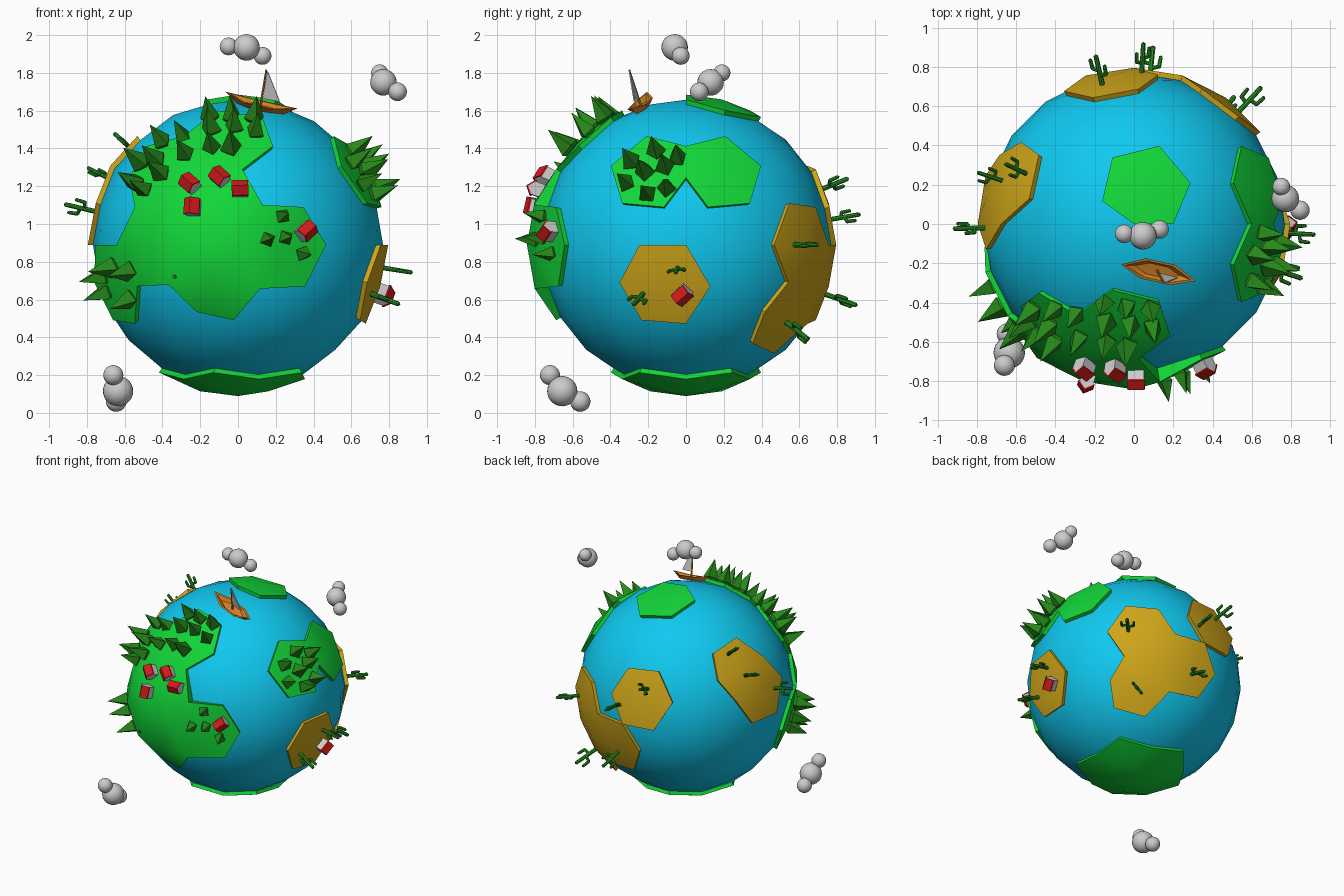
import bpy, bmesh, math, random
from mathutils import Vector, Matrix
from mathutils.bvhtree import BVHTree

if "Cube" in bpy.data.objects:
    bpy.data.objects.remove(bpy.data.objects["Cube"])

random.seed(4)
C = Vector((0, 0, 0.89))          # planet centre
OCEAN_R, LAND_R = 0.768, 0.795


def mat(name, rgb):
    m = bpy.data.materials.new(name)
    m.diffuse_color = (*rgb, 1)
    m.use_nodes = True
    m.node_tree.nodes["Principled BSDF"].inputs["Base Color"].default_value = m.diffuse_color
    return m


BLUE = mat("ocean_blue", (0.005, 0.58, 0.87))
GREEN = mat("grass_green", (0.006, 0.68, 0.04))
SAND = mat("sand", (0.62, 0.38, 0.01))
PINE = mat("pine_green", (0.02, 0.25, 0.01))
CACTUS = mat("cactus_green", (0.02, 0.28, 0.015))
RED = mat("roof_red", (0.65, 0.01, 0.01))
WOOD = mat("boat_wood", (0.65, 0.22, 0.02))


def to_mesh(bm, name, material=None):
    bmesh.ops.recalc_face_normals(bm, faces=bm.faces)
    me = bpy.data.meshes.new(name)
    bm.to_mesh(me)
    bm.free()
    if material:
        me.materials.append(material)
    return me


def add(me, name, matrix=Matrix(), smooth=None):
    ob = bpy.data.objects.new(name, me)
    bpy.context.collection.objects.link(ob)
    ob.matrix_world = matrix
    if smooth:
        bpy.ops.object.select_all(action='DESELECT')
        ob.select_set(True)
        bpy.context.view_layer.objects.active = ob
        bpy.ops.object.shade_smooth_by_angle(angle=math.radians(smooth))
    return ob


def globe():
    bm = bmesh.new()
    bmesh.ops.create_icosphere(bm, subdivisions=3, radius=1)
    for v in bm.verts:
        v.co.normalize()
    return bm


# Ocean ball
bm = globe()
for v in bm.verts:
    v.co = C + v.co * OCEAN_R
add(to_mesh(bm, "ocean", BLUE), "ocean", smooth=30)

surfaces = []


def patch(name, material, centres, bump=None, limit=0, rise=0):
    """Raised land made of the cells around the ball vertices nearest to the centres."""
    bm = globe()
    keep = set()
    for c in centres:
        d = Vector(c).normalized()
        keep.update(max(bm.verts, key=lambda v: v.co.dot(d)).link_faces)
    bmesh.ops.delete(bm, geom=[f for f in bm.faces if f not in keep], context='FACES')
    for v in bm.verts:
        r = LAND_R
        if bump and v.co.angle(Vector(bump)) < math.radians(limit):
            r += rise
        v.co = C + v.co * r
    rim = [e for e in bm.edges if e.is_boundary]
    for g in bmesh.ops.extrude_edge_only(bm, edges=rim)["geom"]:
        if isinstance(g, bmesh.types.BMVert):
            g.co = C + (g.co - C).normalized() * 0.745
    surfaces.append(BVHTree.FromBMesh(bm))
    add(to_mesh(bm, name, material), name, smooth=25)


# Green lands
patch("front_continent", GREEN,
      [(.31, -.95, 0), (-.31, -.95, 0), (-.14, -.96, -.23), (-.05, -.68, .72), (-.51, -.69, .5),
       (-.14, -.95, .28), (-.45, -.86, .28), (-.59, -.81, 0), (-.86, -.42, -.28)],
      bump=(-.2, -.97, .05), limit=28, rise=.047)
patch("right_island", GREEN, [(.82, .26, .5), (.82, -.26, .5)])
patch("top_island", GREEN, [(.085, .26, .96)])
patch("bottom_continent", GREEN,
      [(.27 * math.cos(a), .27 * math.sin(a), -.96) for a in
       [math.radians(36 + 72 * k) for k in range(5)]], bump=(0, 0, -1), limit=20, rise=.006)
# Deserts
patch("right_desert", SAND, [(.95, -.16, -.28)])
patch("back_desert", SAND, [(.59, .81, 0), (.51, .69, -.5), (.14, .95, -.28)])
patch("small_back_desert", SAND, [(-.14, .95, .28)])
patch("left_desert", SAND, [(-.83, .28, .5), (-.95, .16, .28)])


# Placing on the ground: z of the item points away from the planet centre
def ground(d, yaw=0.0, scale=1.0, sink=.006):
    d = Vector(d).normalized()
    hits = [t.ray_cast(C + d * 2, -d)[3] for t in surfaces]
    dist = min([h for h in hits if h] or [2 - OCEAN_R])
    rot = d.to_track_quat('Z', 'Y').to_matrix().to_4x4()
    return (Matrix.Translation(C + d * (2 - dist - sink)) @ rot
            @ Matrix.Rotation(yaw, 4, 'Z') @ Matrix.Scale(scale, 4))


def depth(a, b, r=.86):
    return math.sqrt(max(r * r - a * a - b * b, 0))


def front(x, z):
    return (x, -depth(x, z - C.z), z - C.z)


def right(y, z):
    return (depth(y, z - C.z), y, z - C.z)


def top(x, y):
    return (x, y, depth(x, y))


# Pine trees: four-sided crowns tapering to a narrow foot
bm = bmesh.new()
rings = [[bm.verts.new((r * math.cos(a), r * math.sin(a), z)) for a in
          [math.pi / 2 * k for k in range(4)]] for r, z in [(.04, 0), (.06, .025)]]
tip = bm.verts.new((0, 0, .175))
bm.faces.new(rings[0])
for k in range(4):
    n = (k + 1) % 4
    bm.faces.new((rings[0][k], rings[0][n], rings[1][n], rings[1][k]))
    bm.faces.new((rings[1][k], rings[1][n], tip))
tree = to_mesh(bm, "tree", PINE)
forest = [top(*p) for p in
          [(-.16, -.43), (-.04, -.45), (.09, -.46), (-.15, -.53), (-.02, -.54), (.1, -.56),
           (-.15, -.64), (-.04, -.66), (-.55, -.47), (-.43, -.46), (-.58, -.53), (-.46, -.55),
           (-.32, -.5), (-.43, -.63), (-.3, -.62), (-.53, -.6)]]
forest += [front(*p) for p in [(-.72, .76), (-.75, .62), (-.62, .58), (-.62, .74), (-.77, .71)]]
forest += [right(*p) for p in [(-.31, 1.36), (-.17, 1.42), (-.34, 1.24), (-.23, 1.3),
                               (-.12, 1.33), (-.22, 1.18), (-.11, 1.21), (-.05, 1.38)]]
for d in forest:
    add(tree, "tree", ground(d, random.uniform(0, 1.5), random.uniform(.85, 1.0)))
for p in [(.25, 1.05), (.165, .92), (.27, .93), (.37, .84)]:
    add(tree, "small_tree", ground(front(*p), random.uniform(0, 1.5), .72))


# Houses: gabled walls and a thin folded roof
def prism(profile, half, name, material=None):
    bm = bmesh.new()
    f = bm.faces.new([bm.verts.new((x, -half, z)) for x, z in profile])
    ext = bmesh.ops.extrude_face_region(bm, geom=[f])["geom"]
    bmesh.ops.translate(bm, vec=(0, 2 * half, 0),
                        verts=[g for g in ext if isinstance(g, bmesh.types.BMVert)])
    return to_mesh(bm, name, material)


walls = prism([(-.036, 0), (.036, 0), (.036, .055), (0, .085), (-.036, .055)], .042, "house_walls")
roof = prism([(-.043, .05), (-.036, .055), (0, .085), (.036, .055), (.043, .05),
              (.043, .059), (0, .094), (-.043, .059)], .044, "house_roof", RED)
for d, yaw in [(front(-.26, 1.22), .9), (front(-.1, 1.26), .8), (front(.01, 1.19), 1.6),
               (front(-.24, 1.09), 0), (front(.38, .965), -.9), (right(-.02, .61), -.8)]:
    m = ground(d, yaw)
    add(walls, "house_walls", m)
    add(roof, "house_roof", m)

# Cacti: trunk with two bent arms
bm = bmesh.new()


def tube(p, q, r):
    p, q = Vector(p), Vector(q)
    rot = (q - p).to_track_quat('Z', 'Y').to_matrix().to_4x4()
    bmesh.ops.create_cone(bm, cap_ends=True, segments=8, radius1=r, radius2=r * .9,
                          depth=(q - p).length, matrix=Matrix.Translation((p + q) / 2) @ rot)
    bmesh.ops.create_icosphere(bm, subdivisions=1, radius=r, matrix=Matrix.Translation(q))


tube((0, 0, 0), (0, 0, .165), .014)
for s, z in [(1, .06), (-1, .085)]:
    tube((0, 0, z), (s * .042, 0, z + .008), .011)
    tube((s * .042, 0, z + .008), (s * .046, 0, z + .055), .011)
cactus = to_mesh(bm, "cactus", CACTUS)
for d in [(-.77, -.02, .18), (-.82, .27, .42), (-.6, .28, .54), (-.2, .88, .36), (.05, .97, .17),
          (.4, .88, .2), (.68, .73, .0), (.1, .93, -.33), (.52, .66, -.51),
          right(-.05, .755), right(-.25, .605)]:
    add(cactus, "cactus", ground(d, random.uniform(0, 3.1), random.uniform(.85, 1.05)), smooth=40)

# Sailing boat
up = Vector((.12, -.24, .74)).normalized()
ax = Vector((.385, -.08, -.11))
ax = (ax - up * ax.dot(up)).normalized()
side = up.cross(ax)
boat = Matrix((ax, side, up)).transposed().to_4x4()
boat.translation = C + up * .765
bm = bmesh.new()
outline = [(1, 0), (.4, 1), (-.4, 1), (-1, 0), (-.4, -1), (.4, -1)]
levels = [(.13, .03, 0, 0), (.2, .055, .03, .02), (.175, .043, .03, .015), (.12, .03, .012, 0)]
loops = [[bm.verts.new((x * l, y * w, z + (abs(x) == 1) * e)) for x, y in outline]
         for l, w, z, e in levels]
for a, b in zip(loops, loops[1:]):
    for k in range(6):
        n = (k + 1) % 6
        bm.faces.new((a[k], a[n], b[n], b[k]))
bm.faces.new(loops[0])
bm.faces.new(loops[-1])
add(to_mesh(bm, "boat_hull", WOOD), "boat_hull", boat)
bm = bmesh.new()
bmesh.ops.create_cone(bm, cap_ends=True, segments=8, radius1=.007, radius2=.005, depth=.21,
                      matrix=Matrix.Translation((.0, 0, .115)))
add(to_mesh(bm, "mast", WOOD), "mast", boat)
sail = prism([(.005, .06), (.1, .065), (.008, .215)], .003, "sail")
add(sail, "sail", boat)

# Clouds: one big puff with two small ones
for puffs in [[(.045, -.06, 1.935, .07), (-.05, -.05, 1.94, .047), (.13, -.028, 1.89, .047)],
              [(.77, .13, 1.75, .07), (.75, .19, 1.80, .045), (.845, .07, 1.70, .049)],
              [(-.635, -.655, .115, .08), (-.66, -.72, .2, .053), (-.645, -.56, .06, .054)]]:
    bm = bmesh.new()
    for x, y, z, r in puffs:
        bmesh.ops.create_uvsphere(bm, u_segments=24, v_segments=14, radius=r,
                                  matrix=Matrix.Translation((x, y, z)))
    add(to_mesh(bm, "cloud"), "cloud", smooth=40)
